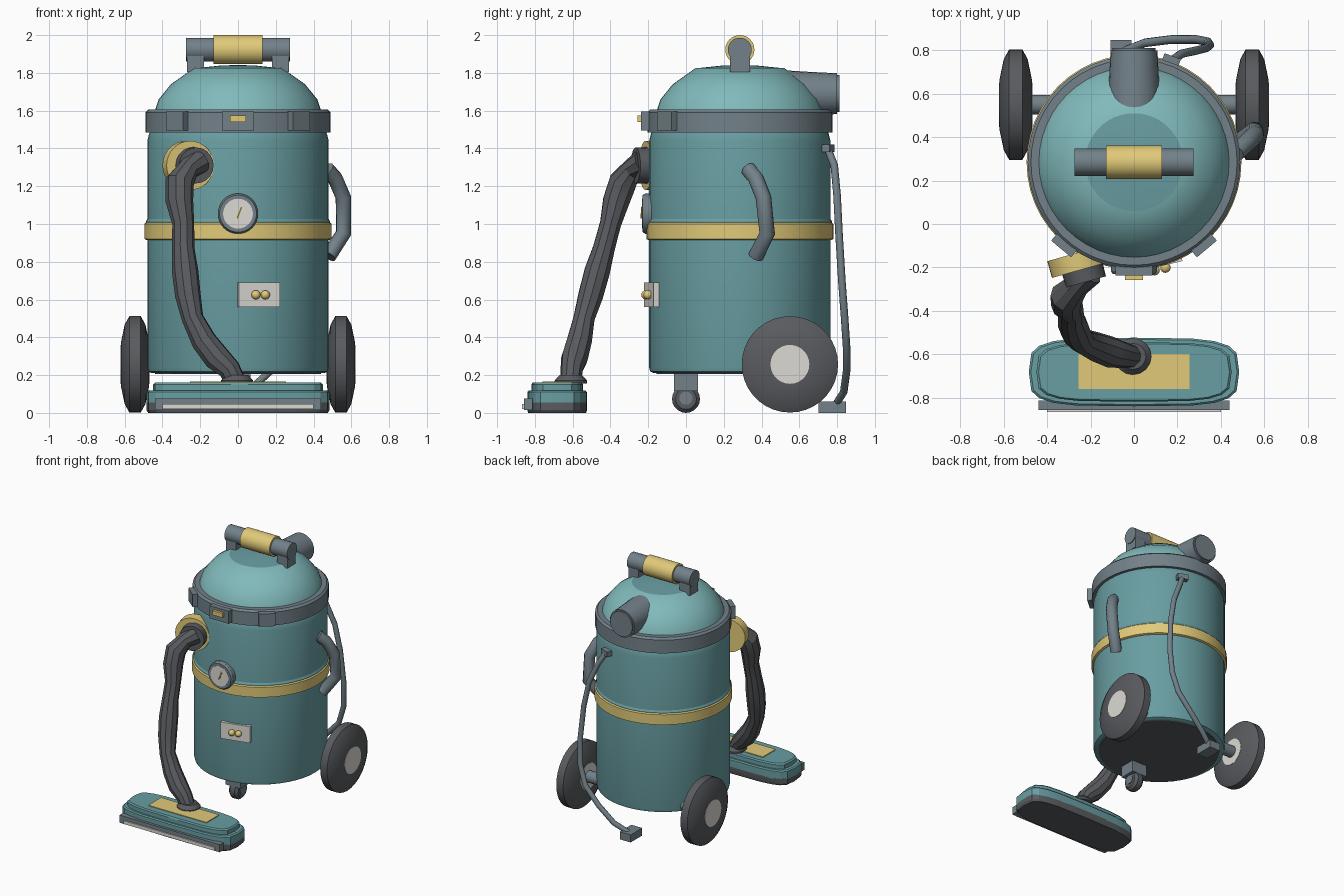
import bpy, bmesh
from math import radians, sin, cos, pi, copysign
from mathutils import Vector, Matrix

if "Cube" in bpy.data.objects:
    bpy.data.objects.remove(bpy.data.objects["Cube"])

def mat(name, r, g, b):
    m = bpy.data.materials.new(name)
    m.diffuse_color = (r, g, b, 1)
    m.use_nodes = True
    m.node_tree.nodes["Principled BSDF"].inputs["Base Color"].default_value = m.diffuse_color
    return m

TEAL = mat("teal", .14, .34, .36)
LIGHT = mat("light_teal", .22, .49, .50)
YELLOW = mat("yellow", .75, .59, .19)
STEEL = mat("steel", .17, .22, .25)
DARK = mat("rubber", .10, .105, .115)
WHITE = mat("off_white", .72, .70, .65)
CY = 0.285   # body axis y

def finish(ob, m, angle=30):
    ob.data.materials.clear()
    ob.data.materials.append(m)
    bpy.ops.object.select_all(action='DESELECT')
    ob.select_set(True)
    bpy.context.view_layer.objects.active = ob
    if angle:
        bpy.ops.object.shade_smooth_by_angle(angle=radians(angle))
    return ob

def from_bm(name, bm, m, angle=30):
    bmesh.ops.recalc_face_normals(bm, faces=bm.faces)
    me = bpy.data.meshes.new(name)
    bm.to_mesh(me)
    bm.free()
    ob = bpy.data.objects.new(name, me)
    bpy.context.collection.objects.link(ob)
    return finish(ob, m, angle)

def loft(name, rings, m, angle=30):
    """Skin a list of point rings and cap both ends."""
    bm = bmesh.new()
    rs = [[bm.verts.new(p) for p in r] for r in rings]
    n = len(rs[0])
    for a, b in zip(rs, rs[1:]):
        for i in range(n):
            j = (i + 1) % n
            bm.faces.new((a[i], a[j], b[j], b[i]))
    bm.faces.new(rs[0])
    bm.faces.new(rs[-1])
    return from_bm(name, bm, m, angle)

def lathe(name, prof, m, loc=(0, 0, 0), axis=(0, 0, 1), n=32, angle=30):
    """Revolve (radius, height) pairs around an axis."""
    q = Vector(axis).to_track_quat('Z', 'Y')
    rings = [[Vector(loc) + q @ Vector((r * cos(2*pi*i/n), r * sin(2*pi*i/n), h))
              for i in range(n)] for r, h in prof]
    return loft(name, rings, m, angle)

def box(name, c, s, m, rot=0):
    bm = bmesh.new()
    bmesh.ops.create_cube(bm, size=1, matrix=Matrix.Translation(c)
                          @ Matrix.Rotation(rot, 4, 'Z') @ Matrix.Diagonal((*s, 1)))
    return from_bm(name, bm, m, 0)

def tube(name, pts, radii, m, res=3, angle=30):
    cu = bpy.data.curves.new(name, 'CURVE')
    cu.dimensions = '3D'
    cu.bevel_depth = 1
    cu.bevel_resolution = res
    cu.use_fill_caps = True
    sp = cu.splines.new('POLY')
    sp.points.add(len(pts) - 1)
    for p, co, r in zip(sp.points, pts, radii):
        p.co = (*co, 1)
        p.radius = r
    ob = bpy.data.objects.new(name, cu)
    bpy.context.collection.objects.link(ob)
    bpy.ops.object.select_all(action='DESELECT')
    ob.select_set(True)
    bpy.context.view_layer.objects.active = ob
    bpy.ops.object.convert(target='MESH')
    return finish(bpy.context.object, m, angle)

def rim(a, r):
    """Point on the drum at angle a from the front."""
    return r * sin(a), CY - r * cos(a)

# Drum, band, collar and domed lid
C = (0, CY, 0)
lathe("drum", [(.455, .21), (.475, .22), (.48, .24), (.48, 1.44), (.47, 1.48), (.46, 1.50)], TEAL, C, n=48)
lathe("drum_band", [(.47, .91), (.495, .92), (.495, 1.0), (.485, 1.01), (.47, 1.01)], YELLOW, C, n=48)
lathe("band_lip", [(.47, 1.0), (.487, 1.0), (.487, 1.015), (.478, 1.03)], TEAL, C, n=48)
lathe("bottom_plate", [(.44, .205), (.44, .22)], DARK, C, n=48)
lathe("collar", [(.45, 1.485), (.49, 1.485), (.49, 1.59), (.475, 1.605), (.43, 1.605)], STEEL, C, n=48)
lathe("lid_dome", [(.44, 1.60), (.42, 1.66), (.355, 1.74), (.235, 1.825)], LIGHT, C, n=48, angle=40)
lathe("lid_cap", [(.235, 1.824), (.1, 1.838), (.01, 1.842)], TEAL, C, n=48)

# Top carry handle
for s in (-1, 1):
    box("handle_post", (s * .225, CY, 1.865), (.09, .105, .12), STEEL)
lathe("handle_bar", [(.063, -.275), (.063, .275)], STEEL, (0, CY, 1.923), (1, 0, 0))
lathe("handle_grip", [(.077, -.13), (.077, .13)], YELLOW, (0, CY, 1.923), (1, 0, 0))

# Rear exhaust
lathe("exhaust", [(.125, .50), (.115, .66), (.108, .80)], STEEL, (0, 0, 1.69), (0, 1, 0), n=24)
lathe("exhaust_cap", [(.098, .79), (.098, .812)], STEEL, (0, 0, 1.69), (0, 1, 0), n=24)

# Collar latches
for a, w in ((0, .17), (radians(40), .12), (radians(-40), .12)):
    x, y = rim(a, .495)
    box("latch", (x, y, 1.545), (w, .055, .10), STEEL, a)
box("latch_button", (0, -.245, 1.557), (.085, .025, .035), YELLOW)

# Pressure gauge
lathe("gauge_ring", [(.107, -.17), (.107, .215), (.098, .23), (.08, .23)][1:] , STEEL, (0, 0, 1.055), (0, -1, 0))
lathe("gauge_case", [(.107, .18), (.107, .216)], STEEL, (0, 0, 1.055), (0, -1, 0))
lathe("gauge_face", [(.079, .2), (.079, .232)], WHITE, (0, 0, 1.055), (0, -1, 0))
tube("gauge_needle", [(-.005, -.233, 1.03), (.018, -.233, 1.09)], [.007, .006], YELLOW, 1)

# Switch plate with two knobs
a = radians(13.3)
x, y = rim(a, .48)
box("switch_plate", (x, y, .625), (.225, .03, .13), WHITE, a)
for d in (-.025, .025):
    bm = bmesh.new()
    bmesh.ops.create_uvsphere(bm, u_segments=16, v_segments=10, radius=.024,
        matrix=Matrix.Translation((.12 + d, -.207 + d * .24, .625)))
    from_bm("switch_knob", bm, YELLOW, 40)

# Hose port, hose and cuff
axis = (.27, -.96, 0)
port = (-.265, -.17, 1.31)
lathe("hose_port", [(.13, -.035), (.13, .045)], YELLOW, port, axis)
lathe("hose_neck", [(.098, .0), (.095, .09)], DARK, (-.245, -.18, 1.31), axis, n=20)
hose = [(-.215, -.22, 1.325), (-.265, -.285, 1.29), (-.31, -.335, 1.22), (-.31, -.37, 1.12),
        (-.29, -.40, 1.0), (-.29, -.435, .87), (-.28, -.47, .75), (-.265, -.505, .62),
        (-.24, -.54, .50), (-.18, -.565, .38), (-.11, -.59, .29), (-.045, -.605, .23),
        (-.01, -.61, .16)]
tube("hose", hose, [.075, .058, .077, .073, .058, .06, .07, .068, .058, .068, .072, .06, .055],
     DARK, angle=25)
lathe("hose_cuff", [(.085, .155), (.085, .172), (.06, .20)], DARK, (-.005, -.61, 0), n=16)

# Floor head: stacked rounded slabs
def slab(name, levels, m):
    def ring(w, d, z):
        sg = lambda v: copysign(abs(v) ** .5, v)
        return [(w * sg(cos(2*pi*i/20)), -.682 + d * sg(sin(2*pi*i/20)), z) for i in range(20)]
    return loft(name, [ring(*l) for l in levels], m, 20)

slab("head_sole", [(.475, .153, 0), (.485, .158, .015), (.485, .158, .055)], DARK)
slab("head_body", [(.485, .158, .05), (.485, .158, .11), (.475, .15, .118)], TEAL)
slab("head_top", [(.45, .137, .115), (.45, .137, .15), (.44, .13, .16)], TEAL)
box("head_plate", (0, -.68, .16), (.51, .16, .012), YELLOW)
box("head_bumper", (0, -.835, .045), (.88, .045, .06), STEEL)
box("bumper_strip", (0, -.86, .033), (.80, .014, .026), WHITE)

# Rear wheels and axle
lathe("axle", [(.045, -.56), (.045, .56)], STEEL, (0, .55, .258), (1, 0, 0), n=20)
for s in (-1, 1):
    at = (s * .545, .55, .257)
    lathe("wheel", [(.11, -.075), (.235 * .5, -.074), (.21, -.055), (.255, -.03),
                    (.255, .03), (.21, .055), (.12, .074), (.10, .075)], DARK, at, (s, 0, 0), n=36, angle=20)
    lathe("wheel_hub", [(.103, -.077), (.103, .078)], WHITE, at, (s, 0, 0), n=28)

# Front caster
box("caster_mount", (0, 0, .165), (.13, .125, .10), STEEL)
lathe("caster_wheel", [(.055, -.04), (.074, -.02), (.074, .02), (.055, .04)], DARK, (0, 0, .074), (1, 0, 0), n=20)
lathe("caster_hub", [(.035, -.045), (.035, .045)], STEEL, (0, 0, .078), (1, 0, 0), n=16)

# Side push handle
tube("side_handle", [(.47, .33, 1.29), (.515, .37, 1.24), (.558, .41, 1.14), (.558, .43, .95), (.48, .37, .83)],
     [.042] * 5, STEEL, angle=40)

# Power cord, outlet and plug
cord = [(.17, .75, 1.40), (.22, .785, 1.31), (.29, .80, 1.15), (.33, .81, .95), (.35, .825, .7), (.34, .84, .5),
        (.29, .85, .35), (.17, .85, .22), (.05, .835, .11), (-.06, .79, .04)]
tube("power_cord", cord, [.02] * len(cord), STEEL, angle=40)
box("cord_outlet", (.17, .75, 1.40), (.08, .05, .04), STEEL, radians(-20))
box("cord_plug", (-.06, .775, .03), (.095, .145, .06), STEEL)
